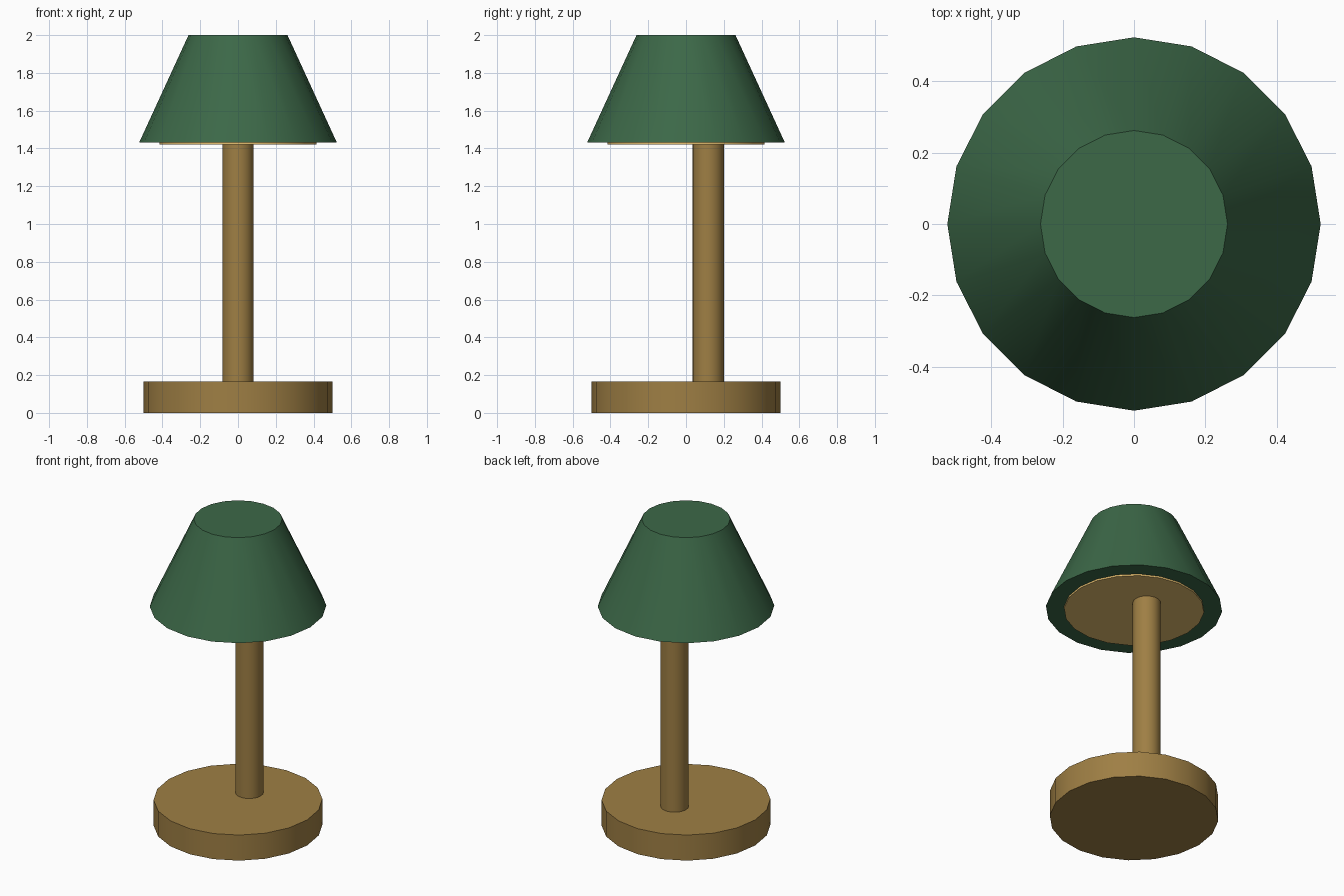
import bpy
import math

if "Cube" in bpy.data.objects:
    bpy.data.objects.remove(bpy.data.objects["Cube"])


def make_material(name, rgb):
    mat = bpy.data.materials.new(name)
    mat.diffuse_color = (*rgb, 1.0)
    mat.use_nodes = True
    mat.node_tree.nodes["Principled BSDF"].inputs["Base Color"].default_value = mat.diffuse_color
    return mat


brass = make_material("brass brown", (0.345, 0.212, 0.058))
green = make_material("shade green", (0.045, 0.138, 0.064))
glow = make_material("warm light", (0.83, 0.55, 0.17))
SIDES = 20


def frustum(name, r_bottom, r_top, z0, z1, mat, y=0.0):
    """Upright 20-sided cylinder or cone section with a vertex on the x axis."""
    bpy.ops.mesh.primitive_cone_add(
        vertices=SIDES, radius1=r_bottom, radius2=r_top, depth=z1 - z0,
        location=(0, y, (z0 + z1) / 2))
    obj = bpy.context.object
    obj.name = name
    obj.data.materials.append(mat)
    bpy.ops.object.shade_smooth_by_angle(angle=math.radians(30))
    return obj


# Round foot
frustum("base", 0.5, 0.5, 0.0, 0.167, brass)
# Stem, set towards the back
frustum("stem", 0.083, 0.083, 0.167, 1.421, brass, y=0.117)
# Glowing plate just showing under the shade
frustum("light_plate", 0.415, 0.415, 1.421, 1.432, glow)
# Tapered shade
frustum("lamp_shade", 0.523, 0.262, 1.432, 2.0, green)
